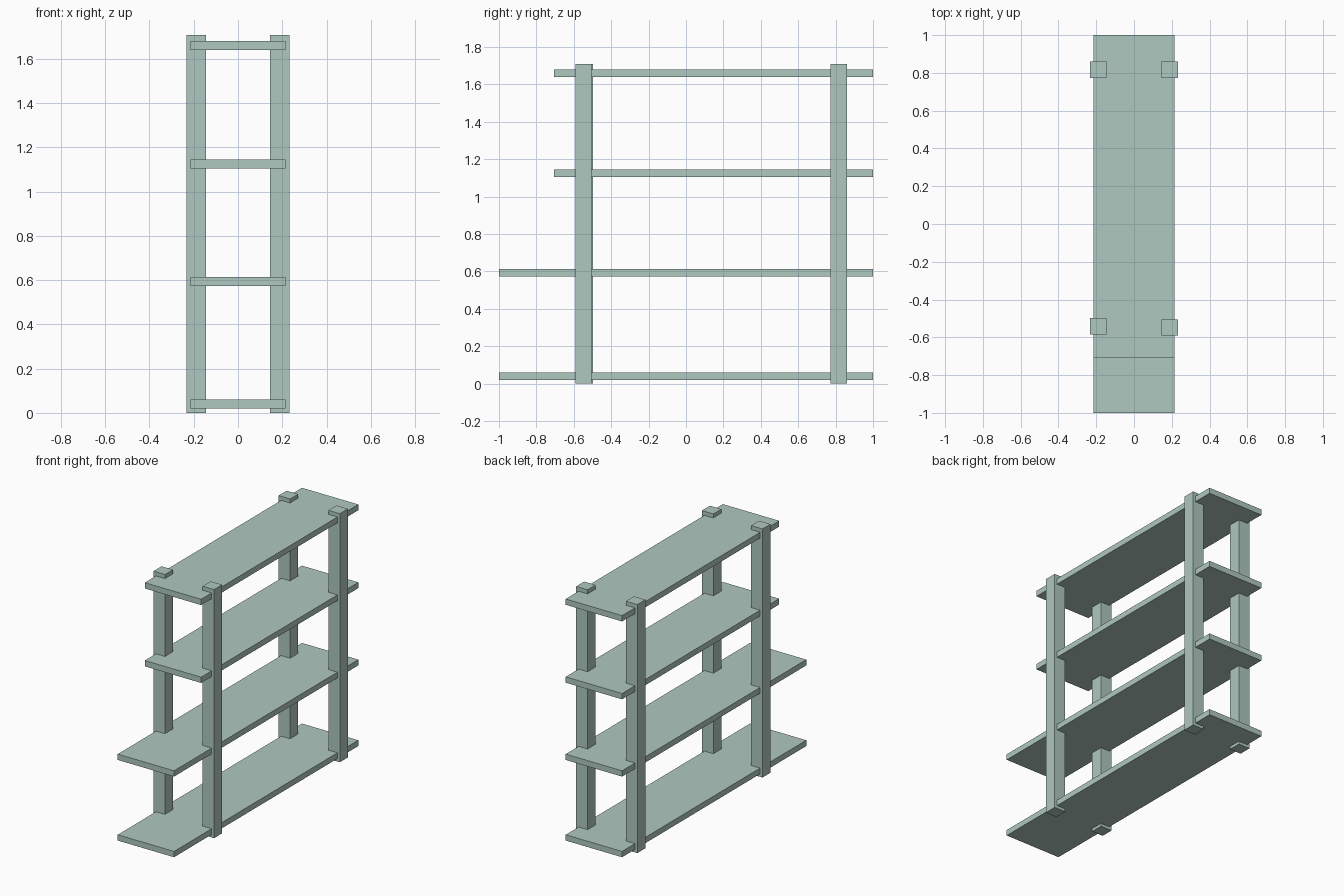
import bpy

if "Cube" in bpy.data.objects:
    bpy.data.objects.remove(bpy.data.objects["Cube"])


def box(name, lo, hi):
    """Axis-aligned box between two corners."""
    bpy.ops.mesh.primitive_cube_add(size=1, location=[(a + b) / 2 for a, b in zip(lo, hi)])
    ob = bpy.context.object
    ob.name = name
    ob.scale = [b - a for a, b in zip(lo, hi)]
    bpy.ops.object.transform_apply(location=False, rotation=False, scale=True)
    ob.data.materials.append(mat)
    return ob


mat = bpy.data.materials.new("pale_green")
mat.diffuse_color = (0.43, 0.58, 0.52, 1)
mat.use_nodes = True
mat.node_tree.nodes["Principled BSDF"].inputs["Base Color"].default_value = mat.diffuse_color

# Shelves: the two upper ones are shorter at the front
for i, (z, y0) in enumerate([(0.04, -1.0), (0.594, -1.0), (1.125, -0.706), (1.66, -0.706)]):
    box(f"shelf_{i + 1}", (-0.214, y0, z - 0.02), (0.214, 1.0, z + 0.02))

# Corner posts, standing slightly proud of the shelf sides
W = 0.0435
for name, x, y in [("front_left_post", -0.189, -0.542), ("front_right_post", 0.189, -0.548),
                   ("back_left_post", -0.189, 0.817), ("back_right_post", 0.189, 0.817)]:
    box(name, (x - W, y - W, 0), (x + W, y + W, 1.708))
